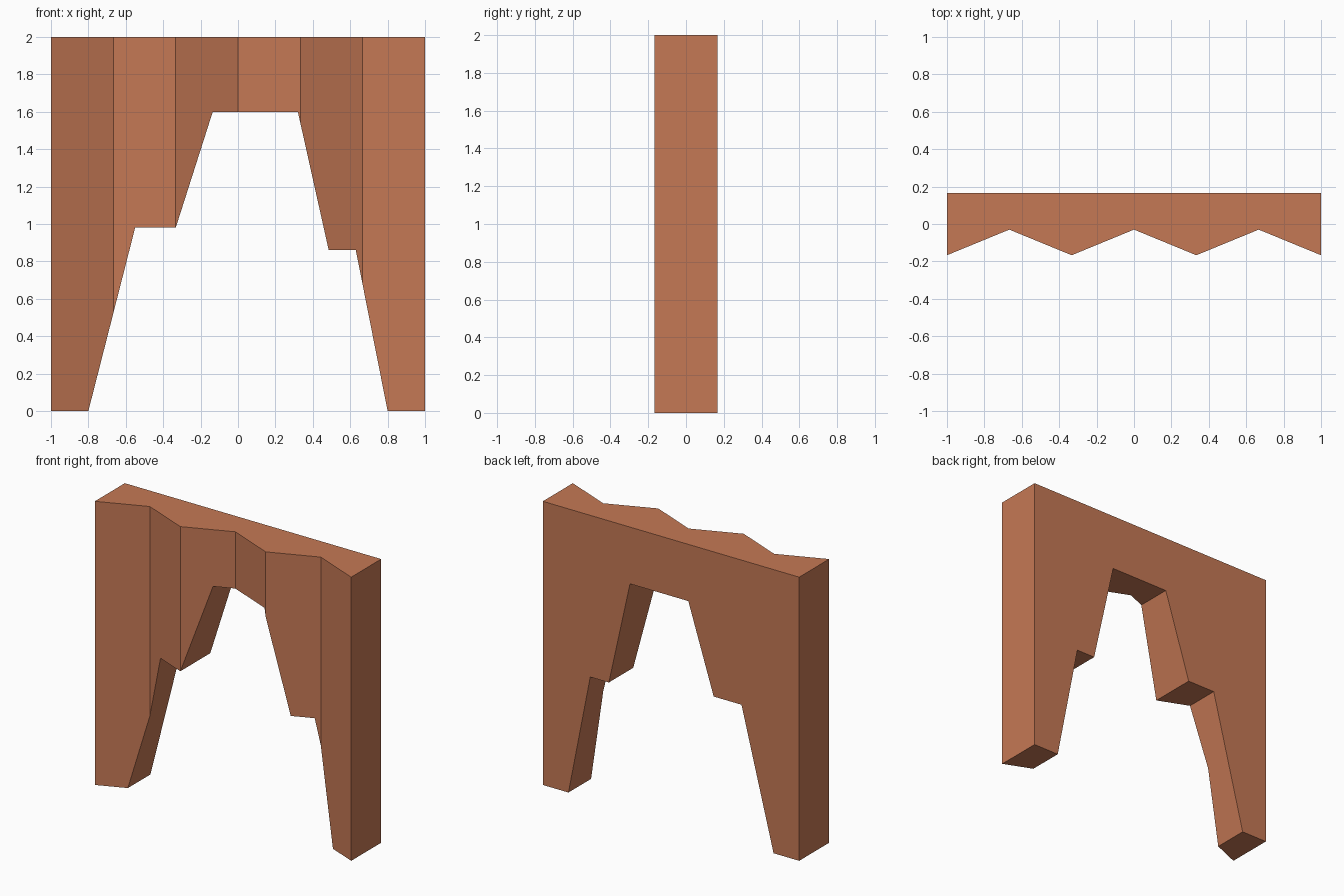
import bpy, bmesh
from mathutils import Vector

if "Cube" in bpy.data.objects:
    bpy.data.objects.remove(bpy.data.objects["Cube"])


def prism(name, points, sweep):
    """Solid made by sweeping a flat outline along a vector."""
    bm = bmesh.new()
    face = bm.faces.new([bm.verts.new(p) for p in points])
    swept = bmesh.ops.extrude_face_region(bm, geom=[face], use_keep_orig=True)["geom"]
    bmesh.ops.translate(bm, vec=Vector(sweep),
                        verts=[v for v in swept if isinstance(v, bmesh.types.BMVert)])
    bmesh.ops.recalc_face_normals(bm, faces=bm.faces)
    mesh = bpy.data.meshes.new(name)
    bm.to_mesh(mesh)
    bm.free()
    obj = bpy.data.objects.new(name, mesh)
    bpy.context.collection.objects.link(obj)
    return obj


# Wall slab: flat back, zigzag pleated front
HALF_DEPTH, VALLEY_Y, HEIGHT = 0.167, -0.03, 2.0
plan = [(-1 + i / 3, VALLEY_Y if i % 2 else -HALF_DEPTH, 0) for i in range(7)]
plan += [(1, HALF_DEPTH, 0), (-1, HALF_DEPTH, 0)]
wall = prism("pleated_archway", plan, (0, 0, HEIGHT))

# Stepped opening, cut straight through the slab
opening = [(-0.8, -0.2), (-0.8, 0), (-0.55, 0.98), (-0.333, 0.98), (-0.135, 1.6),
           (0.32, 1.6), (0.485, 0.86), (0.63, 0.86), (0.8, 0), (0.8, -0.2)]
cutter = prism("opening_cutter", [(x, -0.5, z) for x, z in opening], (0, 1, 0))
cutter.hide_render = True

cut = wall.modifiers.new("opening", "BOOLEAN")
cut.operation = "DIFFERENCE"
cut.solver = "EXACT"
cut.object = cutter
bpy.context.view_layer.objects.active = wall
bpy.ops.object.modifier_apply(modifier=cut.name)
bpy.data.objects.remove(cutter)

# Terracotta colour
clay = bpy.data.materials.new("terracotta")
clay.diffuse_color = (0.56, 0.19, 0.09, 1)
clay.use_nodes = True
clay.node_tree.nodes["Principled BSDF"].inputs["Base Color"].default_value = clay.diffuse_color
wall.data.materials.clear()
wall.data.materials.append(clay)
